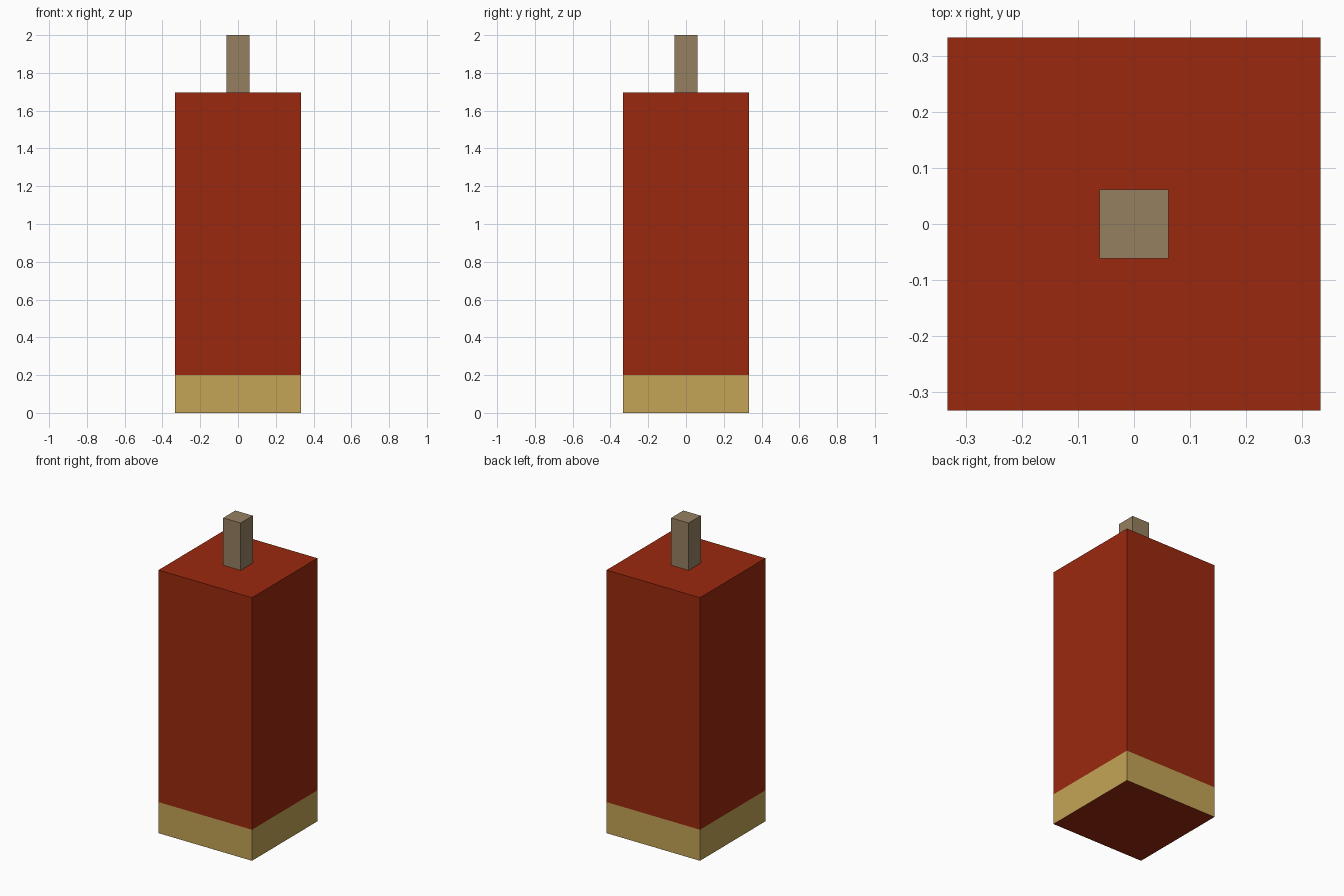
import bpy, bmesh
from mathutils import Matrix

if "Cube" in bpy.data.objects:
    bpy.data.objects.remove(bpy.data.objects["Cube"])


def material(name, rgb):
    m = bpy.data.materials.new(name)
    m.diffuse_color = (*rgb, 1)
    m.use_nodes = True
    m.node_tree.nodes["Principled BSDF"].inputs["Base Color"].default_value = m.diffuse_color
    return m


def box(name, half, z0, z1, mats):
    bm = bmesh.new()
    bmesh.ops.create_cube(bm, size=1, matrix=Matrix.Translation((0, 0, (z0 + z1) / 2))
                          @ Matrix.Diagonal((2 * half, 2 * half, z1 - z0, 1)))
    mesh = bpy.data.meshes.new(name)
    obj = bpy.data.objects.new(name, mesh)
    bpy.context.collection.objects.link(obj)
    for m in mats:
        mesh.materials.append(m)
    return obj, bm


red = material("red_paper", (0.328, 0.022, 0.0045))
gold = material("gold_band", (0.552, 0.371, 0.093))
tan = material("fuse_cord", (0.305, 0.216, 0.117))

# Square body: one loop cut separates the gold band; the underside stays red
body, bm = box("body", 0.333, 0, 1.695, [red, gold])
bmesh.ops.bisect_plane(bm, geom=bm.verts[:] + bm.edges[:] + bm.faces[:],
                       plane_co=(0, 0, 0.2), plane_no=(0, 0, 1))
bm.normal_update()
for f in bm.faces:
    if abs(f.normal.z) < 0.5 and f.calc_center_median().z < 0.2:
        f.material_index = 1
bm.to_mesh(body.data)
bm.free()

# Fuse standing on the top
fuse, bm = box("fuse", 0.062, 1.695, 2.0, [tan])
bm.to_mesh(fuse.data)
bm.free()
